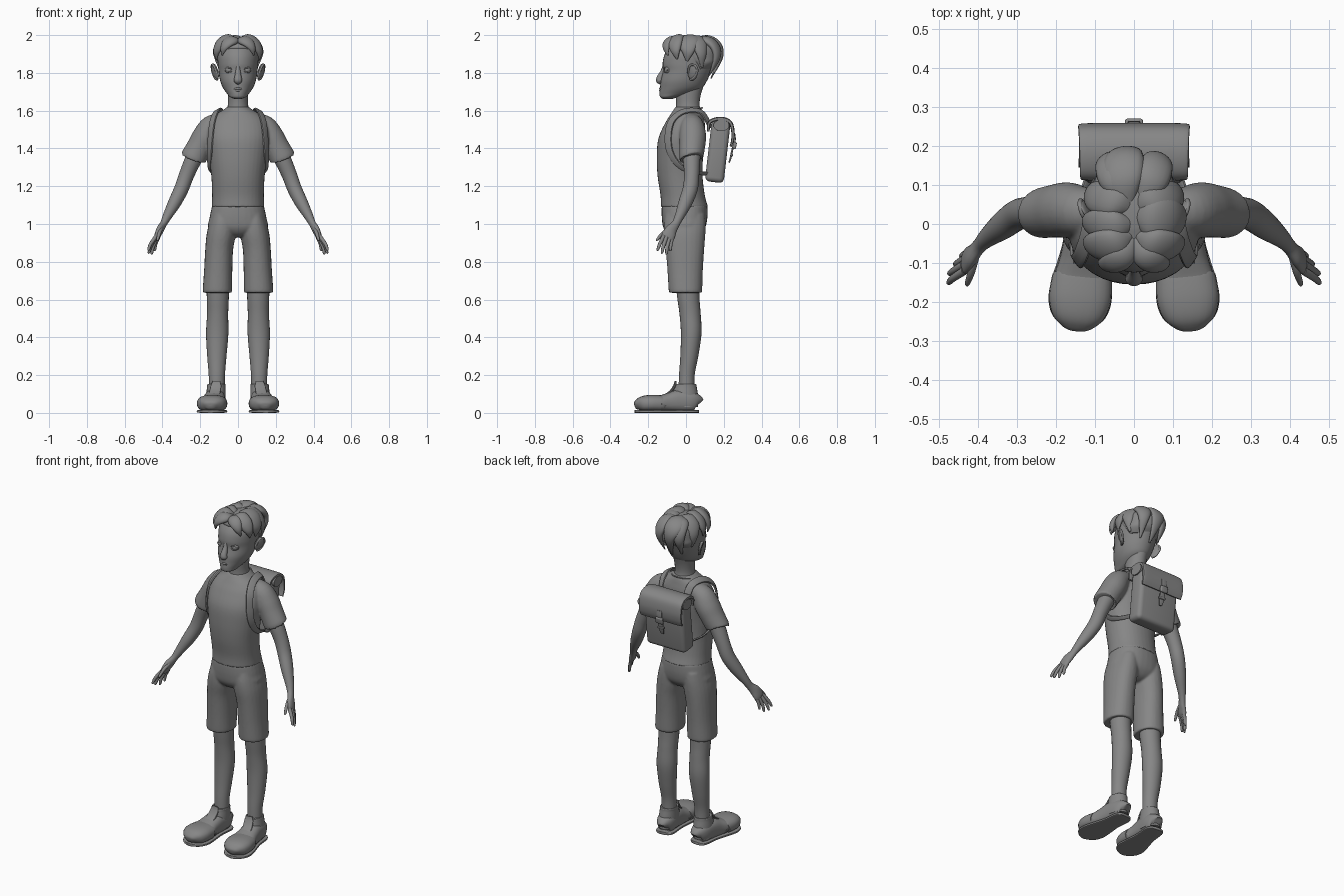
import bpy, bmesh, math
from mathutils import Vector, Matrix

grey = bpy.data.materials.new("dark_grey")
grey.diffuse_color = (.24, .24, .24, 1)


def finish(name, bm, mirror=False):
    bmesh.ops.recalc_face_normals(bm, faces=bm.faces)
    if mirror:
        geo = bmesh.ops.duplicate(bm, geom=bm.verts[:] + bm.edges[:] + bm.faces[:])["geom"]
        for v in geo:
            if isinstance(v, bmesh.types.BMVert):
                v.co.x *= -1
        bmesh.ops.reverse_faces(bm, faces=[f for f in geo if isinstance(f, bmesh.types.BMFace)])
    me = bpy.data.meshes.new(name)
    bm.to_mesh(me)
    bm.free()
    me.materials.append(grey)
    ob = bpy.data.objects.new(name, me)
    bpy.context.collection.objects.link(ob)
    return ob


def spline(pts, k):
    # Catmull-Rom through every value of the stations
    out = []
    for i in range(len(pts) - 1):
        a, b, c, d = (pts[max(0, min(len(pts) - 1, i + j))] for j in (-1, 0, 1, 2))
        for s in range(k):
            t = s / k
            out.append([0.5 * (2*q + (r - p)*t + (2*p - 5*q + 4*r - u)*t*t + (3*q - p - 3*r + u)*t**3)
                        for p, q, r, u in zip(a, b, c, d)])
    return out + [list(pts[-1])]


def tube(name, pts, ref=None, n=24, e=2.0, k=5, mirror=False):
    """Stations (x, y, z, side radius, normal radius); normals point away from ref, or rings stay level."""
    st = spline(pts, k)
    bm, rings = bmesh.new(), []
    for i, (x, y, z, a, b) in enumerate(st):
        p = Vector((x, y, z))
        if ref is None:
            side, nor = Vector((1, 0, 0)), Vector((0, 1, 0))
        else:
            tan = (Vector(st[min(i+1, len(st)-1)][:3]) - Vector(st[max(i-1, 0)][:3])).normalized()
            side = tan.cross(p - Vector(ref)).normalized()
            nor = side.cross(tan)
        ring = []
        for j in range(n):
            t = 2 * math.pi * j / n
            c, s = math.cos(t), math.sin(t)
            c, s = (math.copysign(abs(v) ** (2 / e), v) for v in (c, s))
            ring.append(bm.verts.new(p + side * c * max(a, .001) + nor * s * max(b, .001)))
        rings.append(ring)
    for r, q in zip(rings, rings[1:]):
        for j in range(n):
            bm.faces.new((r[j], r[(j+1) % n], q[(j+1) % n], q[j]))
    bm.faces.new(rings[0])
    bm.faces.new(rings[-1])
    return finish(name, bm, mirror)


def stack(name, rows, **kw):
    # rows: z, front y, back y, half width (and centre x)
    pts = [(r[4] if len(r) > 4 else 0, (r[1]+r[2])/2, r[0], r[3], (r[2]-r[1])/2) for r in rows]
    return tube(name, pts, **kw)


def fuse(name, obs, smooth):
    # joins overlapping parts into one continuous cloth surface
    bpy.ops.object.select_all(action='DESELECT')
    for o in obs:
        o.select_set(True)
    bpy.context.view_layer.objects.active = obs[0]
    bpy.ops.object.join()
    obs[0].name = name
    m = obs[0].modifiers.new("remesh", 'REMESH')
    m.mode, m.voxel_size, m.use_smooth_shade = 'VOXEL', .006, True
    s = obs[0].modifiers.new("smooth", 'SMOOTH')
    s.factor, s.iterations = .5, smooth


def ball(name, loc, scale, rot=(0, 0, 0), mirror=False):
    bm = bmesh.new()
    R = Matrix.Rotation(rot[2], 4, 'Z') @ Matrix.Rotation(rot[1], 4, 'Y') @ Matrix.Rotation(rot[0], 4, 'X')
    bmesh.ops.create_uvsphere(bm, u_segments=24, v_segments=14, radius=1,
                              matrix=Matrix.Translation(loc) @ R @ Matrix.Diagonal((*scale, 1)))
    return finish(name, bm, mirror)


def box(name, loc, size, tilt=0, bevel=.01):
    bm = bmesh.new()
    bmesh.ops.create_cube(bm, size=1, matrix=Matrix.Translation(loc) @ Matrix.Rotation(tilt, 4, 'X') @ Matrix.Diagonal((*size, 1)))
    bmesh.ops.bevel(bm, geom=bm.edges[:], offset=bevel, segments=4, profile=.5, affect='EDGES')
    return finish(name, bm)


# Head and neck
stack("head", [(1.663, -.125, -.07, .02), (1.672, -.137, -.04, .042), (1.69, -.14, .03, .058), (1.72, -.137, .085, .079),
               (1.76, -.134, .112, .095), (1.81, -.122, .135, .103), (1.85, -.124, .152, .107),
               (1.9, -.112, .168, .108), (1.95, -.075, .155, .088), (1.98, -.02, .1, .04)], n=32)
stack("neck", [(1.55, -.07, .09, .08), (1.6, -.055, .077, .06), (1.64, -.052, .072, .053),
               (1.69, -.055, .08, .053), (1.75, -.05, .1, .055)])

# Face
HC = (0, .03, 1.83)
ball("eye", (.046, -.092, 1.815), (.023, .023, .021), mirror=True)
for nm, dz, ya in (("upper_eyelid", .012, -.112), ("lower_eyelid", -.011, -.111)):
    tube(nm, [(.022, -.11, 1.813, .003, .003), (.045, ya-.001, 1.815+dz, .003, .004), (.07, -.097, 1.814, .002, .003)],
         ref=HC, n=10, mirror=True)
tube("nose", [(0, -.112, 1.845, .008, .01), (0, -.122, 1.81, .013, .012), (0, -.138, 1.772, .02, .018),
              (0, -.139, 1.757, .022, .018), (0, -.13, 1.744, .01, .008)], ref=HC, n=16)
for nm, z, y in (("upper_lip", 1.717, -.137), ("lower_lip", 1.707, -.136)):
    tube(nm, [(-.034, -.121, 1.712, .002, .002), (0, y, z, .006, .006), (.034, -.121, 1.712, .002, .002)], ref=HC, n=10)
ball("ear", (.121, .035, 1.805), (.01, .03, .046), (-.15, .2, -.5), True)
tube("ear_rim", [(.112, .012, 1.80, .006, .006), (.129, .02, 1.838, .006, .006), (.138, .047, 1.84, .006, .006),
                 (.136, .06, 1.81, .006, .006), (.122, .042, 1.775, .007, .007), (.11, .022, 1.763, .005, .005)],
     ref=(0, .03, 1.8), n=10, mirror=True)

# Hair: overlapping swept locks; side 0 mirrors, -1 or 1 picks one side
def lock(name, path, w, t, side=0):
    prof = [(.35, .45), (1, 1), (1, .95), (.62, .7), (.1, .12)]
    tube(name, [((side or 1)*x, y, z, w*a, t*b) for (x, y, z), (a, b) in zip(path, prof)], ref=HC, n=18, k=6, mirror=not side)

stack("hair_cap", [(1.82, .03, .13, .09), (1.85, .01, .163, .108), (1.88, -.04, .175, .112), (1.93, -.095, .178, .11),
                   (1.965, -.07, .15, .082), (1.985, -.01, .08, .03)])
lock("forelock", [(.0, -.03, 1.965), (.025, -.075, 1.973), (.053, -.097, 1.96), (.075, -.104, 1.93), (.085, -.096, 1.892)], .034, .02)
lock("front_side_lock", [(.01, -.03, 1.97), (.045, -.05, 1.98), (.088, -.057, 1.957), (.113, -.055, 1.915), (.114, -.047, 1.872)], .042, .022)
lock("left_side_lock", [(.005, .02, 1.97), (.045, .015, 1.98), (.09, .012, 1.96), (.118, .01, 1.915), (.116, .005, 1.862)], .056, .023, 1)
lock("right_side_lock", [(.005, .0, 1.97), (.045, -.005, 1.98), (.09, -.0, 1.96), (.118, .002, 1.915), (.116, .0, 1.865)], .04, .021, -1)
lock("rear_side_lock", [(.005, .04, 1.968), (.045, .06, 1.978), (.09, .07, 1.95), (.11, .083, 1.895), (.1, .085, 1.825)], .044, .021)
lock("back_lock", [(.02, .05, 1.97), (.045, .11, 1.972), (.06, .155, 1.935), (.068, .162, 1.875), (.058, .122, 1.785)], .042, .022)
lock("crown_lock", [(-.02, .04, 1.97), (-.03, .11, 1.977), (-.025, .168, 1.945), (-.012, .18, 1.88), (0, .132, 1.77)], .05, .022, 1)

# Shirt
body = stack("shirt", [(1.09, -.133, .117, .14), (1.15, -.135, .1, .137), (1.25, -.15, .088, .141), (1.35, -.155, .09, .153),
                       (1.45, -.147, .1, .165), (1.53, -.113, .1, .155), (1.575, -.085, .092, .125), (1.603, -.067, .085, .08),
                       (1.62, -.055, .076, .058)], n=36, e=2.15)
AR = (0, -.05, 1.1)
sleeve = tube("sleeve", [(.08, .03, 1.545, .05, .045), (.138, .033, 1.515, .064, .062), (.172, .036, 1.465, .071, .068),
                         (.203, .033, 1.41, .068, .067), (.232, .028, 1.358, .064, .069), (.236, .028, 1.35, .063, .068)],
              ref=AR, mirror=True)
fuse("shirt", [body, sleeve], 5)
tube("neckline", [(.07*math.cos(t), .008+.078*math.sin(t), 1.598+.017*math.sin(t), .004, .004)
                  for t in [i*math.pi/6 for i in range(13)]], ref=(0, .01, 1.5), n=8, k=2)

# Arms and hands
tube("arm", [(.18, .035, 1.44, .05, .05), (.232, .03, 1.35, .046, .045), (.272, .03, 1.26, .04, .04),
             (.3, .022, 1.185, .04, .038), (.337, -.005, 1.11, .036, .034), (.375, -.035, 1.04, .025, .024),
             (.395, -.055, 1.0, .022, .018), (.415, -.08, .965, .032, .018), (.428, -.094, .935, .035, .015),
             (.434, -.1, .918, .028, .008)], ref=AR, mirror=True)
fingers = {"index_finger": ((.433, -.119, .935), (.462, -.138, .895), (.476, -.152, .858)),
           "middle_finger": ((.435, -.104, .93), (.46, -.119, .885), (.474, -.128, .843)),
           "ring_finger": ((.43, -.088, .926), (.449, -.099, .882), (.458, -.104, .838)),
           "little_finger": ((.422, -.073, .93), (.436, -.08, .895), (.441, -.083, .856)),
           "thumb": ((.405, -.078, .98), (.416, -.122, .952), (.428, -.158, .911))}
for nm, (a, b, c) in fingers.items():
    mid = tuple(Vector(b).lerp(Vector(c), .8))
    tube(nm, [(*a, .011, .011), (*b, .0095, .0095), (*mid, .007, .007), (*c, .002, .002)], ref=AR, n=12, mirror=True)

# Shorts
hips = stack("shorts", [(.93, -.06, .045, .03), (.945, -.095, .075, .08), (.98, -.12, .102, .155), (1.03, -.128, .113, .151),
                        (1.08, -.129, .114, .141), (1.1, -.127, .112, .136)], n=32, e=2.3)
legs = stack("shorts_leg", [(.636, -.088, .083, .076, .109), (.65, -.092, .086, .078, .109), (.75, -.098, .089, .075, .105),
                            (.86, -.107, .096, .074, .1), (.94, -.117, .102, .077, .09), (1.0, -.118, .104, .07, .084),
                            (1.05, -.11, .1, .06, .08)], e=2.2, mirror=True)
fuse("shorts", [hips, legs], 8)

# Legs
stack("leg", [(.1, -.04, .045, .042, .112), (.2, -.037, .046, .043, .112), (.3, -.03, .065, .051, .112),
              (.42, -.027, .082, .059, .11), (.52, -.034, .078, .056, .108), (.6, -.045, .072, .058, .107),
              (.72, -.06, .07, .062, .106)], mirror=True)

# Shoes
UP = (.13, -.1, -5)
def along(rows): return [(.119 - .1*y, y, z, a, b) for y, z, a, b in rows]
tube("shoe_sole", along([(.068, .008, .02, .008), (.06, .008, .042, .008), (.03, .008, .056, .008), (-.05, .008, .058, .008),
     (-.13, .008, .073, .008), (-.19, .008, .081, .008), (-.235, .008, .069, .008), (-.26, .008, .042, .008),
     (-.271, .008, .015, .008)]), ref=UP, e=5, mirror=True)
tube("shoe_upper", along([(.064, .045, .02, .033), (.055, .052, .04, .046), (.02, .06, .053, .056), (-.04, .063, .057, .059),
     (-.09, .056, .062, .051), (-.14, .05, .072, .042), (-.2, .048, .073, .038), (-.25, .04, .04, .02)]),
     ref=UP, e=2.6, mirror=True)
tube("toe_cap", along([(-.135, .048, .074, .044), (-.14, .049, .077, .045), (-.19, .05, .08, .045), (-.23, .047, .07, .041),
     (-.253, .041, .05, .031), (-.266, .034, .025, .018), (-.27, .032, .008, .006)]), ref=UP, e=2.5, mirror=True)
stack("shoe_ankle", [(.03, -.075, .064, .053, .119), (.09, -.075, .064, .052, .117), (.135, -.063, .057, .049, .115),
                     (.148, -.06, .056, .049, .114), (.152, -.057, .053, .047, .114)], mirror=True)
tube("shoe_tongue", [(.128, -.11, .092, .03, .006), (.121, -.078, .117, .03, .007), (.116, -.06, .146, .028, .006),
                     (.114, -.055, .168, .02, .004)], ref=(.11, .05, .03), n=14, e=3, mirror=True)

# Backpack
PC = (0, .175, 1.42)
box("backpack_body", (0, .168, 1.383), (.265, .1, .325), -.115, .025)
tube("backpack_flap", [(0, .118, 1.49, .135, .007), (0, .123, 1.535, .138, .009), (0, .155, 1.554, .139, .01),
                       (0, .2, 1.556, .14, .01), (0, .236, 1.535, .142, .01), (0, .249, 1.485, .143, .009),
                       (0, .246, 1.44, .142, .008), (0, .236, 1.41, .14, .006)], ref=PC, n=32, e=6)
tube("backpack_flap_roll", [(-.141, .187, 1.522, .042, .03), (0, .185, 1.522, .042, .03), (.141, .187, 1.522, .042, .03)],
     ref=(0, .185, 0), n=24)
tube("closing_strap", [(0, .257, 1.475, .016, .005), (0, .258, 1.44, .017, .005), (0, .247, 1.4, .017, .005),
                       (0, .236, 1.35, .015, .005), (0, .228, 1.325, .01, .004)], ref=PC, n=16, e=4)
box("buckle", (0, .258, 1.415), (.046, .018, .038), -.2, .006)
box("strap_keeper", (0, .242, 1.365), (.042, .014, .014), -.15, .004)
tube("shoulder_strap", [(.085, .13, 1.51, .02, .005), (.094, .09, 1.585, .021, .006), (.106, .035, 1.602, .021, .006),
                        (.119, -.03, 1.588, .021, .006), (.136, -.08, 1.537, .021, .006), (.146, -.095, 1.45, .021, .006),
                        (.15, -.08, 1.37, .019, .006), (.15, -.03, 1.305, .015, .006), (.142, .04, 1.275, .012, .005),
                        (.115, .12, 1.265, .012, .005)], ref=(0, .01, 1.42), n=14, e=4, mirror=True)

# Smooth shading with sharp hems
bpy.ops.object.select_all(action='SELECT')
bpy.context.view_layer.objects.active = bpy.data.objects["head"]
bpy.ops.object.shade_smooth_by_angle(angle=math.radians(40))
